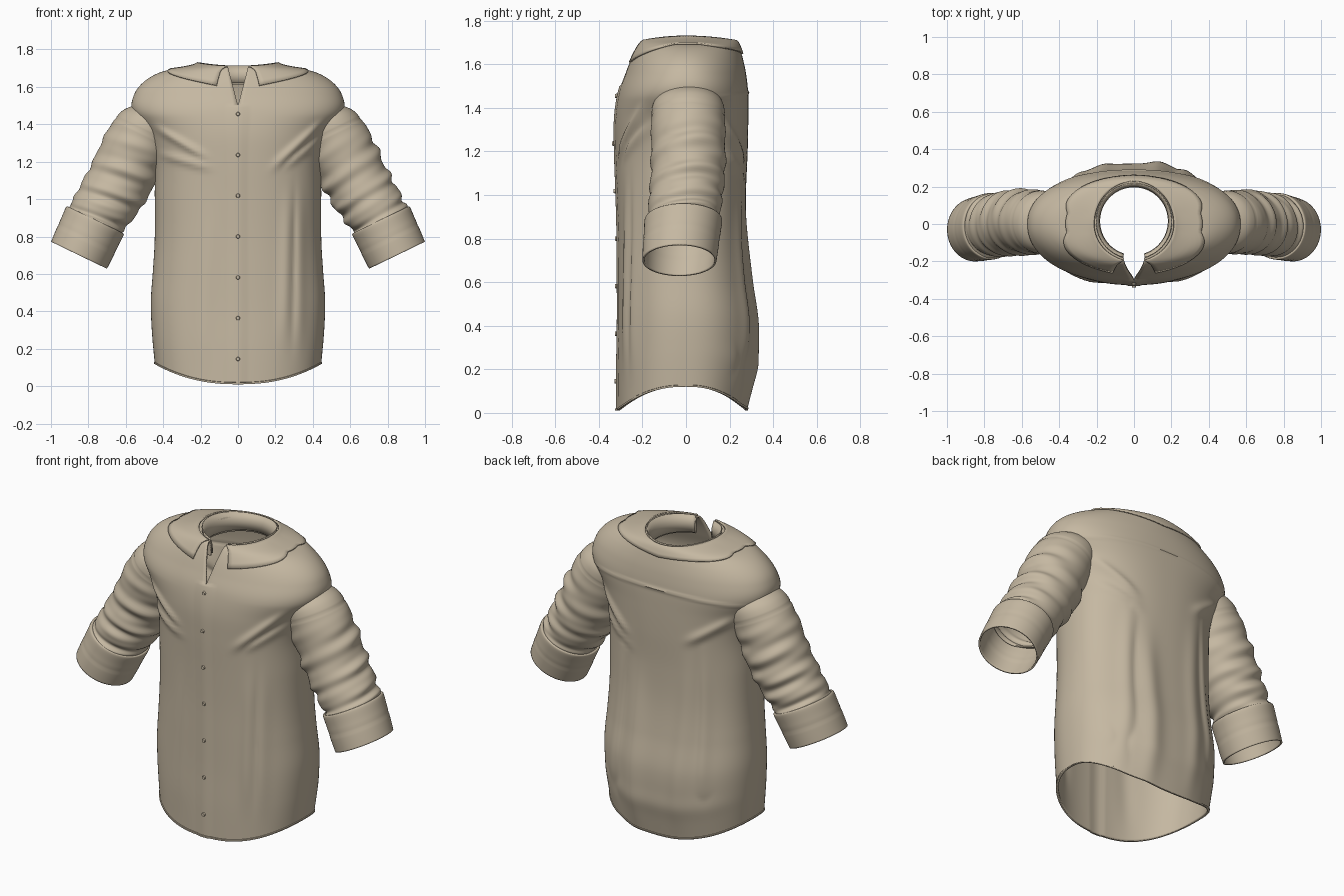
import bpy, bmesh, math
from math import sin, cos, pi, exp
from mathutils import Vector

if "Cube" in bpy.data.objects:
    bpy.data.objects.remove(bpy.data.objects["Cube"])

cloth = bpy.data.materials.new("beige_cloth")
cloth.use_nodes = True
COLOR = (0.56, 0.48, 0.36, 1)
cloth.diffuse_color = COLOR
cloth.node_tree.nodes["Principled BSDF"].inputs["Base Color"].default_value = COLOR
cloth.node_tree.nodes["Principled BSDF"].inputs["Roughness"].default_value = 0.9


def spline(keys, t):
    """Catmull-Rom through the keys; t runs from 0 to len(keys) - 1."""
    i = min(int(t), len(keys) - 2)
    f = t - i
    p = [keys[max(0, min(len(keys) - 1, i + k))] for k in (-1, 0, 1, 2)]
    return [b + f * ((c - a) + f * (2*a - 5*b + 4*c - d + f * (3*(b - c) + d - a))) / 2
            for a, b, c, d in zip(*p)]


def finish(name, bm, thickness=0, angle=50):
    me = bpy.data.meshes.new(name)
    bm.to_mesh(me)
    bm.free()
    ob = bpy.data.objects.new(name, me)
    bpy.context.collection.objects.link(ob)
    me.materials.append(cloth)
    bpy.ops.object.select_all(action='DESELECT')
    ob.select_set(True)
    bpy.context.view_layer.objects.active = ob
    bpy.ops.object.shade_smooth_by_angle(angle=math.radians(angle))
    if thickness:
        mod = ob.modifiers.new("thickness", 'SOLIDIFY')
        mod.thickness = thickness
        mod.offset = -1
    return ob


def grid(name, rows, thickness, flip=False, closed=False):
    """Skin a list of point rows with quads."""
    bm = bmesh.new()
    vs = [[bm.verts.new(p) for p in row] for row in rows]
    n = len(rows[0])
    for r, s in zip(vs, vs[1:]):
        for j in range(n if closed else n - 1):
            k = (j + 1) % n
            q = [r[j], r[k], s[k], s[j]]
            bm.faces.new(q[::-1] if flip else q)
    bmesh.ops.remove_doubles(bm, verts=bm.verts, dist=0.0001)
    return finish(name, bm, thickness)


def bump(d, width):
    return exp(-(d / width) ** 2)


def fold(x, z, a, b, width, amp):
    """Soft ridge along the segment a-b, fading at the ends."""
    a, b = Vector(a), Vector(b)
    d = b - a
    p = Vector((x, z)) - a
    t = p.dot(d) / d.length_squared
    side = (p.x * d.y - p.y * d.x) / d.length
    return amp * bump(side, width) * exp(-(2 * (t - 0.5)) ** 4)


# Torso profile: height, half width, front depth, back depth
BODY = [(0, .445, .315, .28), (.2, .46, .315, .315), (.4, .466, .312, .322),
        (.6, .455, .312, .295), (.8, .445, .313, .277), (1, .445, .318, .275),
        (1.2, .45, .325, .283), (1.35, .49, .325, .286), (1.47, .565, .308, .285),
        (1.56, .555, .277, .275), (1.63, .5, .25, .26), (1.68, .41, .225, .245),
        (1.7, .3, .21, .235), (1.705, .215, .2, .228),
        (1.695, .193, .182, .21), (1.61, .187, .178, .204)]
TOP = 13
# Folds: start, end, width, height
FRONT_FOLDS = [((.2, 1.18), (.44, 1.4), .022, .02), ((.26, 1.18), (.46, 1.33), .02, -.012),
               ((-.44, 1.38), (-.18, 1.23), .02, .018), ((-.42, 1.24), (-.16, 1.17), .02, .015),
               ((.25, .25), (.27, 1), .035, .014), ((.33, .2), (.33, 1), .03, -.012),
               ((-.2, .1), (-.16, .9), .05, .007)]
BACK_FOLDS = [((.14, 0), (.13, .9), .06, .02), ((.3, .1), (.24, 1.05), .04, -.013),
              ((-.15, .1), (-.2, 1.1), .05, .012), ((-.3, .3), (-.28, 1.1), .03, -.012),
              ((.2, 1.15), (.44, 1.34), .025, .018), ((.18, 1.08), (.42, 1.2), .025, .012),
              ((-.2, 1.2), (-.44, 1.36), .025, .018), ((-.46, .2), (.46, .2), .06, .006)]


def power_at(z):
    return 2.3 - .3 * max(0, min(1, (z - 1.45) / .2))


def slit(t, width):
    """Angle from centre front that gives a wanted x on row t."""
    z, a, _, _ = spline(BODY, t)
    return math.asin(min(1, (width / a) ** (power_at(z) / 2))) if width > 0 else 0


def body_point(t, ang):
    z, a, f, b = spline(BODY, t)
    e = 2 / power_at(z)
    c, s = cos(ang), sin(ang)
    x = math.copysign(abs(c) ** e, c) * a
    y = math.copysign(abs(s) ** e, s) * (b if s > 0 else f)
    if t < TOP:
        rise = sum(fold(x, z, *w) for w in (BACK_FOLDS if s > 0 else FRONT_FOLDS))
        rise *= min(1, abs(s) * 1.6)
        if s < 0:                                      # button placket
            rise += .006 if abs(x) < .036 and z < 1.5 else 0
        else:                                          # yoke seam
            rise -= .006 * bump(z - 1.47 + .1 * x * x, .008) * s
        y += math.copysign(rise, s)
    hem = .01 + .11 * c * c
    return Vector((x, y, z + hem * max(0, 1 - z / .7)))


def row_at(z):
    lo, hi = 0, TOP
    for _ in range(30):
        mid = (lo + hi) / 2
        lo, hi = (mid, hi) if spline(BODY, mid)[0] < z else (lo, mid)
    return lo


# Torso with open neck slit
COLS, STEPS = 180, 10
rows = []
for i in range((len(BODY) - 1) * STEPS + 1):
    t = i / STEPS
    gap = slit(t, .052 * (spline(BODY, t)[0] - 1.5) / .2) if t < TOP else slit(t, .055)
    rows.append([body_point(t, -pi / 2 + gap + (2 * pi - 2 * gap) * j / COLS)
                 for j in range(COLS + 1)])
grid("torso", rows, .01)

# Hem band
rows = []
for t in (0, .04, .08, .1):
    ring = []
    for j in range(COLS):
        p = body_point(t, -pi / 2 + 2 * pi * j / COLS)
        out = Vector((p.x, p.y, 0)).normalized()
        ring.append(p + out * (.004 if t < .1 else -.002))
    rows.append(ring)
grid("hem", rows, .008, closed=True)

# Folded collar with two front points
columns = []
for j in range(97):
    u = j / 96
    front = abs(2 * u - 1)
    top_gap, low_gap = slit(TOP, .055), slit(row_at(1.6), .112)
    low_z = 1.692 - .09 * max(0, (front - .6) / .4) ** 1.3 - .05 * max(0, 1 - front / .45)
    low = row_at(low_z)
    column = []
    for k in range(9):
        v = k / 8
        gap = low_gap + (top_gap - low_gap) * v
        ang = -pi / 2 + gap + (2 * pi - 2 * gap) * u
        p = body_point(low + (TOP - low) * v, ang)
        out = Vector((p.x, p.y, 0)).normalized()
        column.append(p + out * .007 * (1 - v) + Vector((0, 0, .007 + .02 * v ** 3 * cos(ang) ** 2)))
    columns.append(column)
grid("collar", list(zip(*columns)), .008)

# Collar stand inside the neck
rows = []
for z, r in ((1.62, .187), (1.67, .19), (1.712, .204)):
    rows.append([(r * cos(a), .015 + r * sin(a), z + .016 * cos(a) ** 2 * (z > 1.7))
                 for a in (-pi / 2 + .3 + (2 * pi - .6) * j / 64 for j in range(65))])
grid("collar_stand", rows, .006)

# Sleeve path: x, z, in-plane radius, depth radius, y centre
SLEEVE = [(.4, 1.46, .12, .13, .01), (.475, 1.4, .162, .165, .01), (.55, 1.27, .177, .17, .01),
          (.62, 1.12, .176, .17, .01), (.69, 1, .17, .168, 0), (.755, .9, .158, .163, -.01),
          (.772, .865, .152, .16, -.015)]
CUFF = [(.762, .889, .158, .166, -.012), (.765, .883, .171, .178, -.012), (.79, .83, .17, .176, -.017),
        (.82, .765, .169, .174, -.024), (.85, .7, .166, .17, -.03)]


def tube(name, keys, side, steps, wrinkle):
    rows = []
    for i in range((len(keys) - 1) * steps + 1):
        t = i / steps
        x, z, ru, rv, yc = spline(keys, t)
        ring = []
        for j in range(72):
            a = 2 * pi * j / 72
            w = 1 + wrinkle(t, a)
            u = ru * w * cos(a)
            ring.append((side * (x + .9 * u), yc + rv * w * sin(a), z + .435 * u))
        rows.append(ring)
    grid(name, rows, .009, flip=side > 0, closed=True)


for label, side in (("left", 1), ("right", -1)):
    def creases(t, a):
        strength = max(0, min(1, t - 1.3)) * (.035 + .015 * sin(a * 2 + side))
        wave = sin(t * 7.5 + 1.1 * sin(a + side) + .5 * sin(3 * a))
        return strength * (wave + .4 * sin(t * 13 + 2 * a * side)) - .02 * bump(t - 1.35, .04)

    def cuff_seam(t, a):
        return -.012 * bump(t - 2.6, .12)

    tube(label + "_sleeve", SLEEVE, side, 14, creases)
    tube(label + "_cuff", CUFF, side, 6, cuff_seam)

# Buttons down the placket
for i in range(7):
    z = .145 + i * .2183
    p = body_point(row_at(z), -pi / 2)
    bm = bmesh.new()
    bmesh.ops.create_cone(bm, cap_ends=True, segments=16, radius1=.012, radius2=.009, depth=.012)
    for v in bm.verts:
        v.co = Vector((v.co.x, p.y - v.co.z - .002, z + v.co.y))
    bmesh.ops.recalc_face_normals(bm, faces=bm.faces)
    finish("button_%d" % (i + 1), bm, angle=30)
